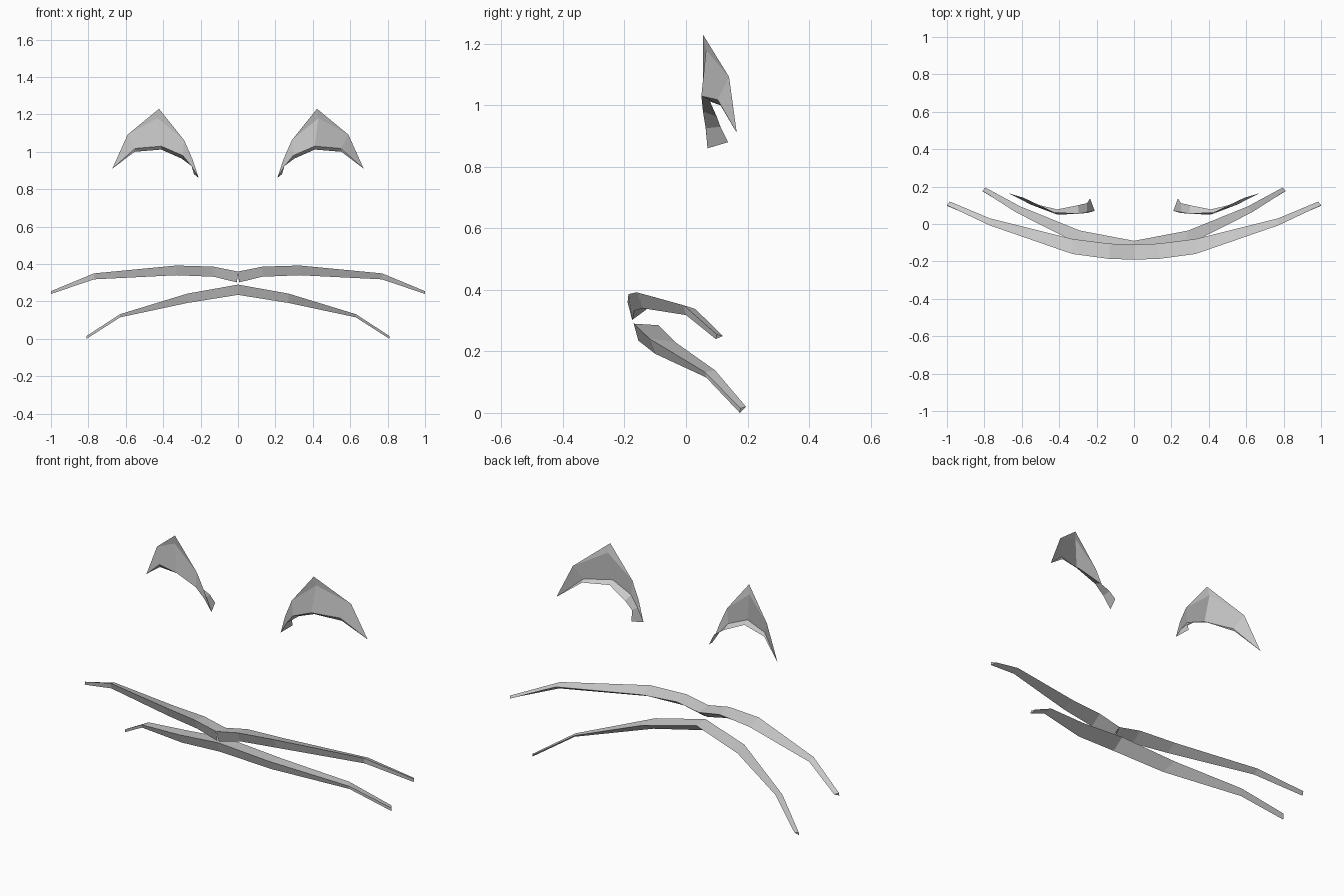
import bpy

if "Cube" in bpy.data.objects:
    bpy.data.objects.remove(bpy.data.objects["Cube"])


def loft(name, rows, closed, cap=False):
    """Skin quads between rows of matching points, then mirror across x."""
    n = len(rows[0])
    verts = [p for row in rows for p in row]
    faces = []
    for i in range(len(rows) if closed else len(rows) - 1):
        j = (i + 1) % len(rows)
        for k in range(n - 1):
            quad = []
            for v in (i * n + k, i * n + k + 1, j * n + k + 1, j * n + k):
                if verts[v] not in [verts[q] for q in quad]:
                    quad.append(v)
            if len(quad) > 2:
                faces.append(quad)
    if cap:
        faces.append([i * n + n - 1 for i in range(len(rows))])
    mesh = bpy.data.meshes.new(name)
    mesh.from_pydata(verts, [], faces)
    obj = bpy.data.objects.new(name, mesh)
    bpy.context.collection.objects.link(obj)
    weld = obj.modifiers.new("weld", 'WELD')
    weld.merge_threshold = 0.0005
    mirror = obj.modifiers.new("mirror", 'MIRROR')
    mirror.merge_threshold = 0.001
    return obj


# Upper lip: triangular section swept from the centre to the corner
loft("upper_lip", [
    [(0, -.19, .36), (.13, -.187, .386), (.33, -.16, .392), (.77, -.008, .35), (1, .1, .255)],
    [(0, -.11, .35), (.13, -.105, .375), (.33, -.08, .37), (.77, .03, .338), (.985, .12, .25)],
    [(.006, -.175, .302), (.13, -.168, .332), (.33, -.14, .34), (.77, 0, .318), (1, .097, .24)],
], True, cap=True)

# Lower lip: same construction, drooping further at the corners
loft("lower_lip", [
    [(0, -.17, .29), (.27, -.12, .242), (.63, .062, .132), (.81, .177, .015)],
    [(0, -.09, .285), (.29, -.035, .23), (.61, .095, .138), (.795, .195, .02)],
    [(0, -.155, .235), (.27, -.1, .192), (.63, .066, .115), (.81, .175, 0)],
], True, cap=True)

# Upper eyelids: open folded sheet from peak fold, over the lid, to the lash rim
inner, outer = (.21, .07, .86), (.672, .165, .91)
side, crease, bend = (.245, .06, .965), (.288, .055, 1.062), (.59, .14, 1.092)
loft("eyelid", [
    [inner, side, crease, (.422, .055, 1.23), bend, outer],
    [inner, side, crease, (.43, .065, 1.18), bend, outer],
    [inner, (.25, .064, .925), (.295, .055, .98), (.41, .05, 1.03), (.55, .103, 1.018), outer],
    [(.235, .137, .88), (.25, .112, .93), (.30, .1, .963), (.41, .078, 1.012), (.553, .112, 1.0), outer],
], False)
